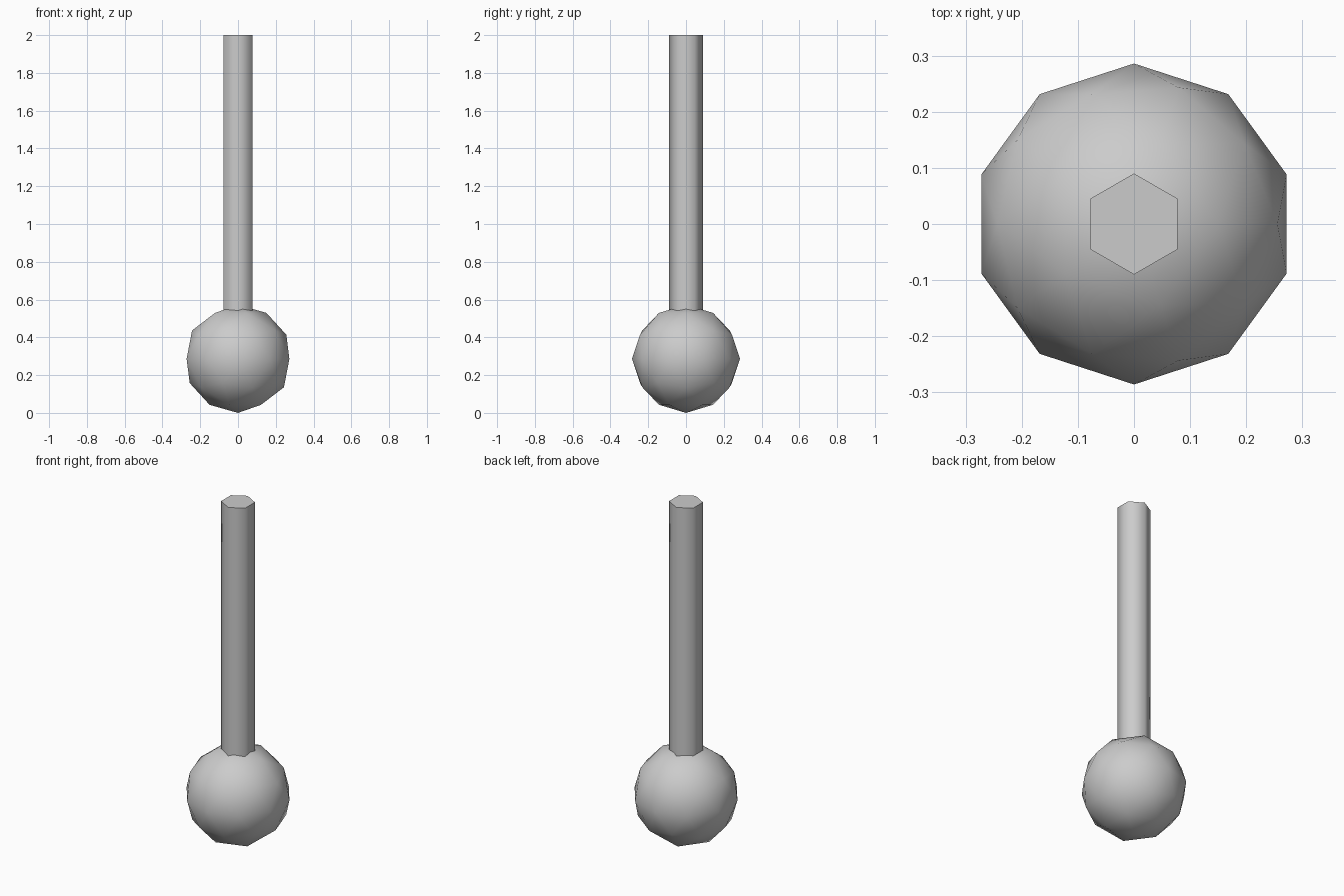
import bpy
import math

if "Cube" in bpy.data.objects:
    bpy.data.objects.remove(bpy.data.objects["Cube"])

RADIUS = 0.286       # ball radius
ROD_BOTTOM = 0.47    # rod is sunk into the ball
ROD_TOP = 2.0


def finish(name, angle):
    obj = bpy.context.object
    obj.name = name
    bpy.ops.object.shade_smooth_by_angle(angle=math.radians(angle))
    return obj


# Low-poly ball resting on the ground
bpy.ops.mesh.primitive_ico_sphere_add(subdivisions=2, radius=RADIUS,
                                      location=(0, 0, RADIUS))
finish("ball", 60)

# Six-sided rod rising from the ball, with a crisp flat end
bpy.ops.mesh.primitive_cylinder_add(vertices=6, radius=0.09,
                                    depth=ROD_TOP - ROD_BOTTOM,
                                    location=(0, 0, (ROD_TOP + ROD_BOTTOM) / 2))
finish("rod", 70)
